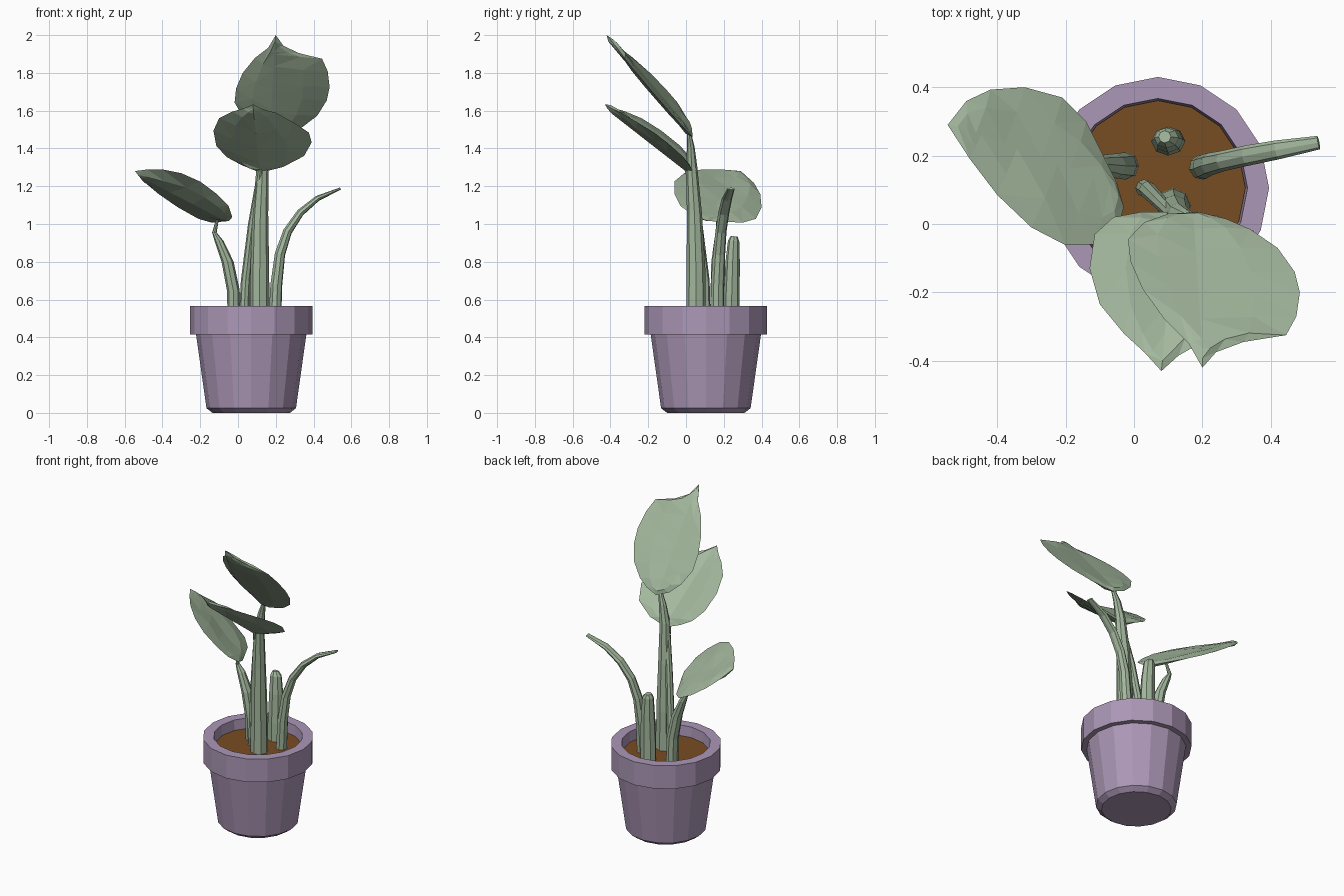
import bpy, bmesh, math, random
from mathutils import Vector

random.seed(4)


def material(name, rgb):
    m = bpy.data.materials.new(name)
    m.diffuse_color = (*rgb, 1)
    return m


LILAC = material("lilac_clay", (0.41, 0.31, 0.47))
SOIL = material("brown_soil", (0.19, 0.075, 0.016))
GREEN = material("sage_green", (0.37, 0.48, 0.34))


def finish(bm, name, mat):
    bmesh.ops.remove_doubles(bm, verts=bm.verts, dist=0.0005)
    bmesh.ops.recalc_face_normals(bm, faces=bm.faces)
    me = bpy.data.meshes.new(name)
    bm.to_mesh(me)
    bm.free()
    me.materials.append(mat)
    ob = bpy.data.objects.new(name, me)
    bpy.context.collection.objects.link(ob)
    return ob


def bridge(bm, a, b):
    n = len(a)
    for i in range(n):
        j = (i + 1) % n
        bm.faces.new((a[i], a[j], b[j], b[i]))


def lathe(name, profile, mat, cx=0.07, cy=0.105, sides=16):
    """Spin (radius, z) points; both ends are capped."""
    bm = bmesh.new()
    rings = []
    for r, z in profile:
        rings.append([bm.verts.new((cx + r * math.cos(2 * math.pi * i / sides),
                                    cy + r * math.sin(2 * math.pi * i / sides), z))
                      for i in range(sides)])
    for a, b in zip(rings, rings[1:]):
        bridge(bm, a, b)
    bm.faces.new(rings[0])
    bm.faces.new(rings[-1])
    return finish(bm, name, mat)


def stem(name, pts, side=(1, 0, 0), sides=8):
    """Tapered tube; pts are (x, y, z, side radius, other radius)."""
    bm = bmesh.new()
    side = Vector(side).normalized()
    pos = [Vector(p[:3]) for p in pts]
    rings = []
    for i, p in enumerate(pts):
        t = (pos[min(i + 1, len(pos) - 1)] - pos[max(i - 1, 0)]).normalized()
        other = t.cross(side).normalized()
        rings.append([bm.verts.new(pos[i]
                                   + side * p[3] * math.cos(2 * math.pi * k / sides)
                                   + other * p[4] * math.sin(2 * math.pi * k / sides))
                      for k in range(sides)])
    for a, b in zip(rings, rings[1:]):
        bridge(bm, a, b)
    bm.faces.new(rings[0])
    bm.faces.new(rings[-1])
    return finish(bm, name, GREEN)


def leaf(name, outline, base, tip, plane, fold, thick=0.016):
    """Folded lens: outline seen from above, laid on z = a + b*x + c*y,
    with the blade rising away from the midrib."""
    a, b, c = plane
    base, tip = Vector(base), Vector(tip)
    axis = tip - base
    normal = Vector((-b, -c, 1)).normalized()

    def lift(p):
        t = (p - base).dot(axis) / axis.length_squared
        d = (p - base - axis * t).length
        return Vector((p.x, p.y, a + b * p.x + c * p.y + fold * d))

    outer, inner, rib = [], [], []
    for q in outline:
        p = Vector(q)
        t = (p - base).dot(axis) / axis.length_squared
        m = base + axis * min(max(t, 0.06), 0.9)
        outer.append(lift(p))
        inner.append(lift(p.lerp(m, 0.45)) + normal * random.uniform(-0.006, 0.006))
        rib.append(lift(m))
    bm = bmesh.new()
    edge = [bm.verts.new(p) for p in outer]
    for s in (1, -1):
        mid = [bm.verts.new(p + normal * s * thick * 0.8) for p in inner]
        ctr = [bm.verts.new(p + normal * s * thick) for p in rib]
        bridge(bm, edge, mid)
        bridge(bm, mid, ctr)
        # close the midrib strip between the two rows of centre points
        n = len(ctr)
        bm.faces.new(ctr)
    bmesh.ops.triangulate(bm, faces=bm.faces)
    return finish(bm, name, GREEN)


# Pot with thick rim, and the soil inside
lathe("pot", [(0.205, 0), (0.237, 0.025), (0.292, 0.415), (0.325, 0.415),
              (0.325, 0.565), (0.262, 0.565), (0.255, 0.47)], LILAC)
lathe("soil", [(0.25, 0.47), (0.256, 0.5)], SOIL)

# Stems
stem("main_stem", [(0.115, 0.053, 0.48, 0.052, 0.052), (0.115, 0.053, 0.75, 0.05, 0.05),
                   (0.118, 0.045, 1.05, 0.042, 0.04), (0.13, 0.03, 1.3, 0.032, 0.03),
                   (0.15, 0.025, 1.41, 0.024, 0.02), (0.175, 0.015, 1.49, 0.012, 0.01)])
stem("lower_leaf_stem", [(0.03, 0.105, 0.48, 0.026, 0.026), (0.04, 0.1, 0.7, 0.025, 0.025),
                         (0.075, 0.065, 1.0, 0.022, 0.022), (0.11, 0.03, 1.22, 0.018, 0.018),
                         (0.12, -0.005, 1.31, 0.01, 0.01)])
stem("left_stem", [(-0.02, 0.17, 0.48, 0.034, 0.04), (-0.025, 0.17, 0.65, 0.034, 0.04),
                   (-0.055, 0.17, 0.8, 0.032, 0.036), (-0.1, 0.175, 0.91, 0.024, 0.026),
                   (-0.125, 0.175, 0.955, 0.012, 0.012), (-0.11, 0.165, 1.02, 0.008, 0.008)])
stem("back_stub", [(0.1, 0.242, 0.48, 0.05, 0.042), (0.1, 0.242, 0.62, 0.05, 0.042),
                   (0.1, 0.247, 0.8, 0.044, 0.038), (0.095, 0.252, 0.91, 0.036, 0.03),
                   (0.09, 0.255, 0.935, 0.018, 0.018)])
stem("right_stem", [(0.195, 0.165, 0.48, 0.036, 0.034), (0.203, 0.167, 0.68, 0.036, 0.032),
                    (0.222, 0.175, 0.84, 0.033, 0.028), (0.262, 0.185, 0.96, 0.03, 0.024),
                    (0.33, 0.2, 1.06, 0.03, 0.02), (0.42, 0.217, 1.135, 0.028, 0.015),
                    (0.54, 0.238, 1.187, 0.02, 0.006)], side=(-0.2, 1, 0))

# Leaves
leaf("upper_leaf",
     [(0.2, -0.42), (0.16, -0.35), (0.09, -0.28), (0.025, -0.19), (-0.01, -0.11),
      (-0.018, -0.045), (0.03, 0.005), (0.1, 0.03), (0.19, 0.035), (0.27, 0.015),
      (0.34, -0.015), (0.42, -0.07), (0.47, -0.14), (0.485, -0.2), (0.475, -0.27),
      (0.445, -0.325), (0.32, -0.345), (0.24, -0.375)],
     (0.17, 0.03), (0.2, -0.42), (1.546, -0.25, -1.2), 0.2)
leaf("lower_leaf",
     [(0.08, -0.43), (0.03, -0.375), (-0.03, -0.32), (-0.1, -0.235), (-0.13, -0.13),
      (-0.115, -0.03), (-0.06, 0.02), (0.02, 0.035), (0.12, 0.035), (0.24, 0.025),
      (0.35, -0.02), (0.39, -0.1), (0.375, -0.17), (0.29, -0.26), (0.2, -0.345),
      (0.13, -0.385)],
     (0.12, 0.02), (0.08, -0.43), (1.31, -0.1, -0.77), 0.3)
leaf("left_leaf",
     [(-0.545, 0.29), (-0.49, 0.36), (-0.42, 0.393), (-0.32, 0.4), (-0.21, 0.37),
      (-0.14, 0.3), (-0.09, 0.2), (-0.05, 0.12), (-0.03, 0.05), (-0.05, -0.03),
      (-0.11, -0.06), (-0.2, -0.062), (-0.3, -0.01), (-0.4, 0.085), (-0.48, 0.19)],
     (-0.05, 0.1), (-0.545, 0.29), (1.035, -0.7, -0.47), 0.1)
